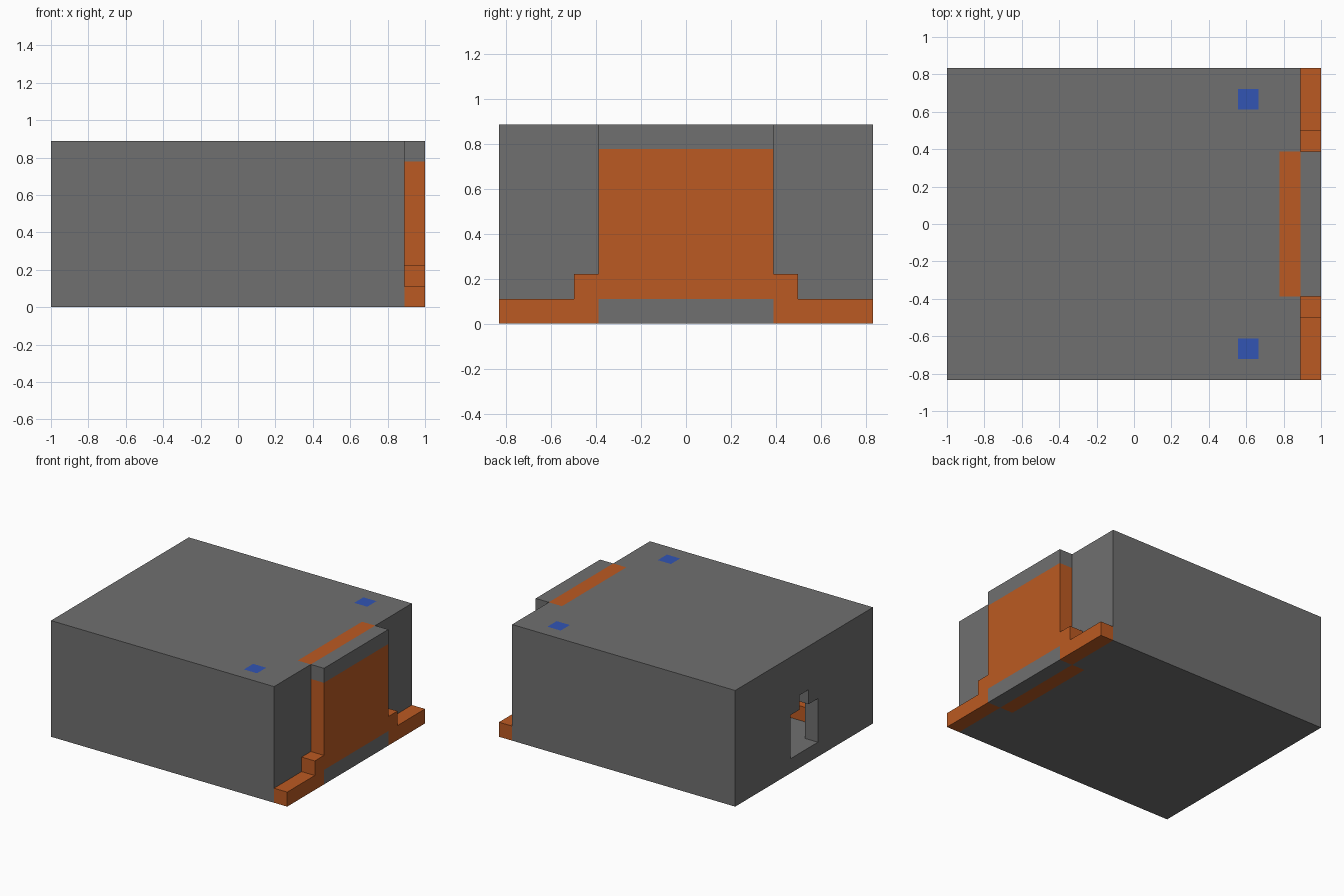
import bpy
import bmesh
from mathutils import Vector

U = 1 / 9  # one building unit

if "Cube" in bpy.data.objects:
    bpy.data.objects.remove(bpy.data.objects["Cube"], do_unlink=True)


def material(name, rgb):
    m = bpy.data.materials.new(name)
    m.use_nodes = True
    m.diffuse_color = (*rgb, 1)
    m.node_tree.nodes["Principled BSDF"].inputs["Base Color"].default_value = (*rgb, 1)
    return m


GREY, ORANGE, BLUE = range(3)
MATS = [material("grey", (0.16, 0.16, 0.16)),
        material("orange", (0.5, 0.102, 0.016)),
        material("blue", (0.032, 0.09, 0.456))]


def prism(name, profile, x0, x1, colour=GREY):
    """Extrude a (y, z) profile along x, in units."""
    bm = bmesh.new()
    face = bm.faces.new([bm.verts.new((x0 * U, y * U, z * U)) for y, z in profile])
    ext = bmesh.ops.extrude_face_region(bm, geom=[face])["geom"]
    moved = [v for v in ext if isinstance(v, bmesh.types.BMVert)]
    bmesh.ops.translate(bm, verts=moved, vec=((x1 - x0) * U, 0, 0))
    bmesh.ops.recalc_face_normals(bm, faces=bm.faces)
    mesh = bpy.data.meshes.new(name)
    bm.to_mesh(mesh)
    bm.free()
    for m in MATS:
        mesh.materials.append(m)
    for p in mesh.polygons:
        p.material_index = colour
    ob = bpy.data.objects.new(name, mesh)
    bpy.context.collection.objects.link(ob)
    return ob


def rect(y0, y1, z0, z1):
    return [(y0, z0), (y1, z0), (y1, z1), (y0, z1)]


def paint(ob, cuts, rule):
    """Cut faces along axis planes, then colour each by its centre."""
    bm = bmesh.new()
    bm.from_mesh(ob.data)
    for axis, values in enumerate(cuts):
        normal = Vector([float(i == axis) for i in range(3)])
        for v in values:
            bmesh.ops.bisect_plane(bm, geom=bm.verts[:] + bm.edges[:] + bm.faces[:],
                                   dist=1e-5, plane_co=normal * v * U, plane_no=normal)
    for f in bm.faces:
        f.material_index = rule(*(f.calc_center_median() / U))
    bm.to_mesh(ob.data)
    bm.free()


# Main housing, hollowed out with an opening in the left-hand end
body = prism("housing", rect(-7.5, 7.5, 0, 8), -9, 8)
opening = [(-1.5, 1), (1.5, 1), (1.5, 4), (0.5, 4),
           (0.5, 5), (-0.5, 5), (-0.5, 4), (-1.5, 4)]
cutters = [prism("room_cutter", rect(-6.5, 6.5, 1, 7), -8, 7),
           prism("opening_cutter", opening, -10, -7.5)]
for c in cutters:
    c.hide_render = True
    mod = body.modifiers.new(c.name, "BOOLEAN")
    mod.operation = "DIFFERENCE"
    mod.solver = "EXACT"
    mod.object = c
deps = bpy.context.evaluated_depsgraph_get()
hollow = bpy.data.meshes.new_from_object(body.evaluated_get(deps))
body.modifiers.clear()
body.data = hollow
for c in cutters:
    bpy.data.objects.remove(c, do_unlink=True)


# Orange strip on roof and underside, two blue roof squares
def body_colour(x, y, z):
    if 7 < x < 7.99 and abs(y) < 3.5 and (z > 7.9 or z < 0.1):
        return ORANGE
    if 5 < x < 6 and 5.5 < abs(y) < 6.5 and z > 7.9:
        return BLUE
    return GREY


paint(body, ([5, 6, 7], [-6.5, -5.5, -3.5, 3.5, 5.5, 6.5], []), body_colour)

# Raised end panel with stepped skirt
half = [(7.5, 0), (7.5, 1), (4.5, 1), (4.5, 2), (3.5, 2), (3.5, 8)]
panel = prism("end_panel", half + [(-y, z) for y, z in reversed(half)], 8, 9)
paint(panel, ([], [-3.5, 3.5], [1, 7]),
      lambda x, y, z: GREY if z > 7 or (z < 0.99 and abs(y) < 3.49) else ORANGE)

# Low ledges inside the housing
for side, y0, y1 in (("left", 3.5, 6.5), ("right", -6.5, -3.5)):
    prism(f"inner_ledge_{side}", rect(y0, y1, 1, 2), -8, 7, ORANGE)
